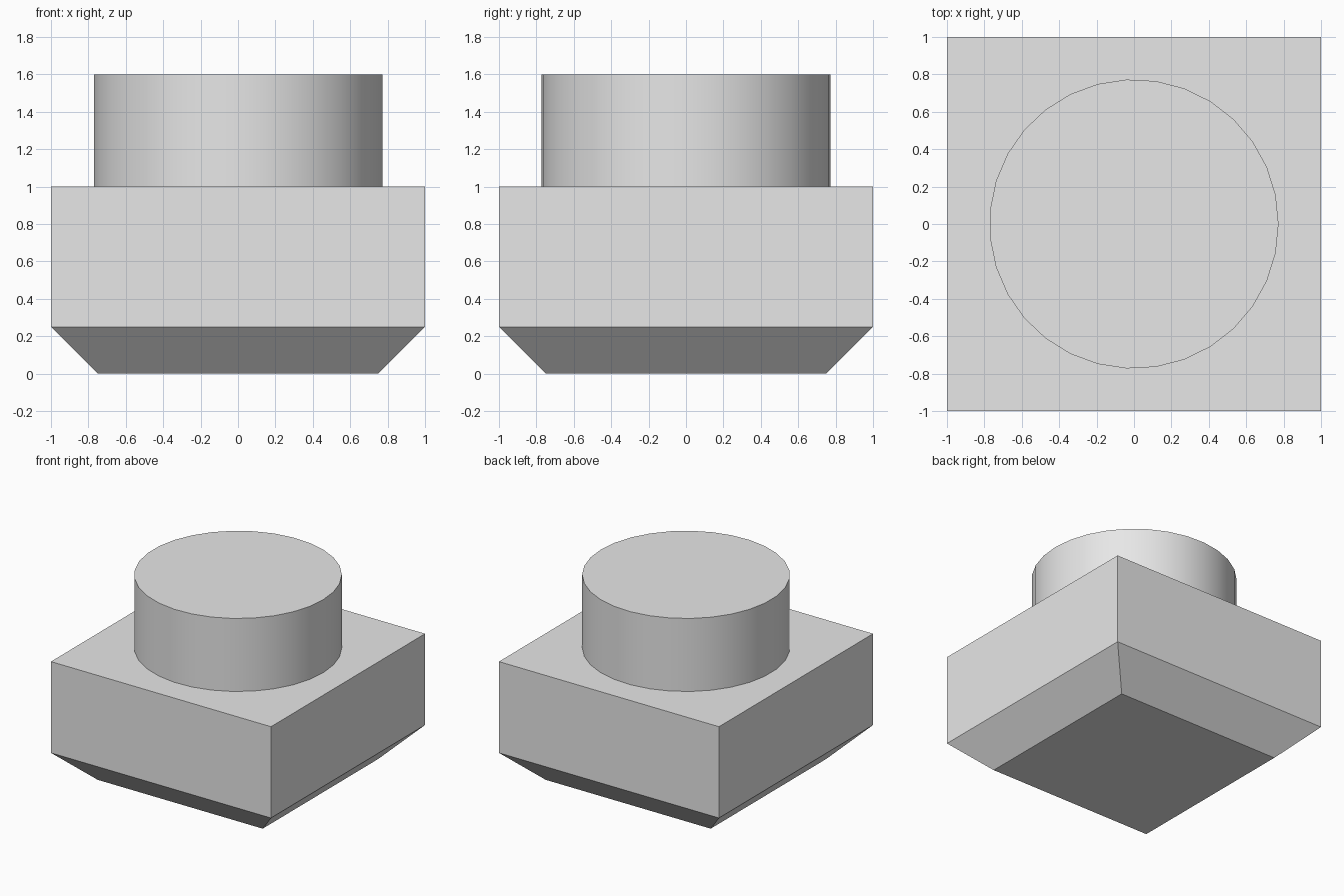
import bpy, bmesh, math

default = bpy.data.objects.get("Cube")
if default:
    bpy.data.objects.remove(default, do_unlink=True)

# Single plain grey
grey = bpy.data.materials.new("light_grey")
grey.use_nodes = True
color = (0.8, 0.8, 0.8, 1.0)
grey.diffuse_color = color
grey.node_tree.nodes["Principled BSDF"].inputs["Base Color"].default_value = color

# Square block with a tapered underside
bm = bmesh.new()
rings = []
for half, z in ((0.75, 0.0), (1.0, 0.25), (1.0, 1.0)):
    corners = ((-half, -half), (half, -half), (half, half), (-half, half))
    rings.append([bm.verts.new((x, y, z)) for x, y in corners])
for low, high in zip(rings, rings[1:]):
    for i in range(4):
        j = (i + 1) % 4
        bm.faces.new((low[i], low[j], high[j], high[i]))
bm.faces.new(reversed(rings[0]))
bm.faces.new(rings[-1])
mesh = bpy.data.meshes.new("tapered_block")
bm.to_mesh(mesh)
bm.free()
mesh.materials.append(grey)
block = bpy.data.objects.new("tapered_block", mesh)
bpy.context.collection.objects.link(block)

# Round stud on top, one corner of its outline pointing to +x
bpy.ops.mesh.primitive_cylinder_add(vertices=31, radius=0.773, depth=0.6, location=(0, 0, 1.3))
stud = bpy.context.object
stud.name = "round_stud"
stud.rotation_euler.z = -math.pi / 2
stud.data.materials.append(grey)
bpy.ops.object.transform_apply(location=False, rotation=True, scale=False)
bpy.ops.object.shade_smooth_by_angle(angle=math.radians(30))
